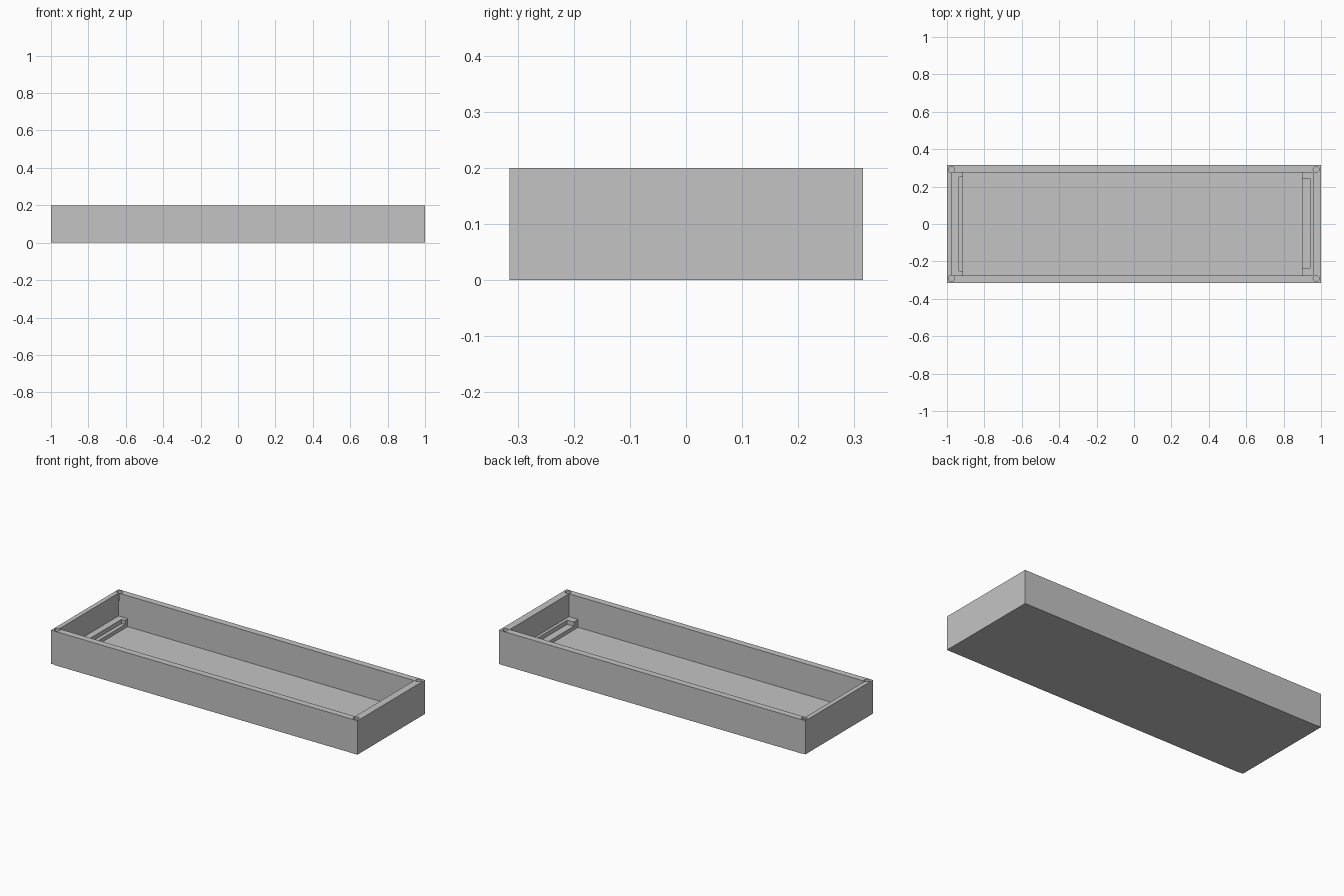
import bpy
import bmesh
from mathutils import Matrix, Vector

cube = bpy.data.objects.get("Cube")
if cube:
    bpy.data.objects.remove(cube, do_unlink=True)

grey = bpy.data.materials.new("light grey")
grey.use_nodes = True
grey.diffuse_color = (0.55, 0.55, 0.55, 1)
grey.node_tree.nodes["Principled BSDF"].inputs["Base Color"].default_value = grey.diffuse_color


def finish(name, bm):
    mesh = bpy.data.meshes.new(name)
    bm.to_mesh(mesh)
    bm.free()
    mesh.materials.append(grey)
    obj = bpy.data.objects.new(name, mesh)
    bpy.context.collection.objects.link(obj)
    return obj


def box(name, low, high):
    low, high = Vector(low), Vector(high)
    bm = bmesh.new()
    place = Matrix.Translation((low + high) / 2) @ Matrix.Diagonal((*(high - low), 1))
    bmesh.ops.create_cube(bm, size=1, matrix=place)
    return finish(name, bm)


def cut(obj, cutter):
    cutter.hide_render = True
    cutter.hide_set(True)
    cutter.display_type = "WIRE"
    mod = obj.modifiers.new("cut", "BOOLEAN")
    mod.operation = "DIFFERENCE"
    mod.solver = "EXACT"
    mod.object = cutter
    # Apply the cut and remove the helper
    bpy.context.view_layer.update()
    evaluated = obj.evaluated_get(bpy.context.evaluated_depsgraph_get())
    mesh = bpy.data.meshes.new_from_object(evaluated)
    obj.modifiers.clear()
    obj.data = mesh
    bpy.data.objects.remove(cutter, do_unlink=True)


WIDTH, HEIGHT = 0.315, 0.2
INNER_LEFT, INNER_RIGHT = 0.957, -0.973
INNER_Y = 0.276
FLOOR, LEDGE, STEP = 0.018, 0.065, 0.04

# Open tray hollowed from a solid block
tray = box("tray", (-1, -WIDTH, 0), (1, WIDTH, HEIGHT))
cut(tray, box("cavity", (INNER_RIGHT, -INNER_Y, FLOOR), (INNER_LEFT, INNER_Y, HEIGHT + 0.1)))

# Shallow relief under the right end wall
cut(tray, box("relief", (-1.1, -0.4, -0.1), (INNER_RIGHT, 0.4, 0.002)))

# Round holes in the four top corners
bm = bmesh.new()
for x in (-0.976, 0.974):
    for y in (-0.291, 0.291):
        bmesh.ops.create_cone(bm, cap_ends=True, segments=24, radius1=0.016, radius2=0.016,
                              depth=0.1, matrix=Matrix.Translation((x, y, HEIGHT)))
cut(tray, finish("corner_holes", bm))

# Ledge at each end, with a lower step cut into its inner edge
right_ledge = box("right_ledge", (INNER_RIGHT, -INNER_Y, FLOOR), (-0.913, INNER_Y, LEDGE))
cut(right_ledge, box("notch", (-0.935, -0.25, STEP), (-0.8, 0.25, 0.1)))
left_ledge = box("left_ledge", (0.897, -INNER_Y, FLOOR), (INNER_LEFT, INNER_Y, LEDGE))
cut(left_ledge, box("notch", (0.8, -0.235, STEP), (0.94, 0.242, 0.1)))
